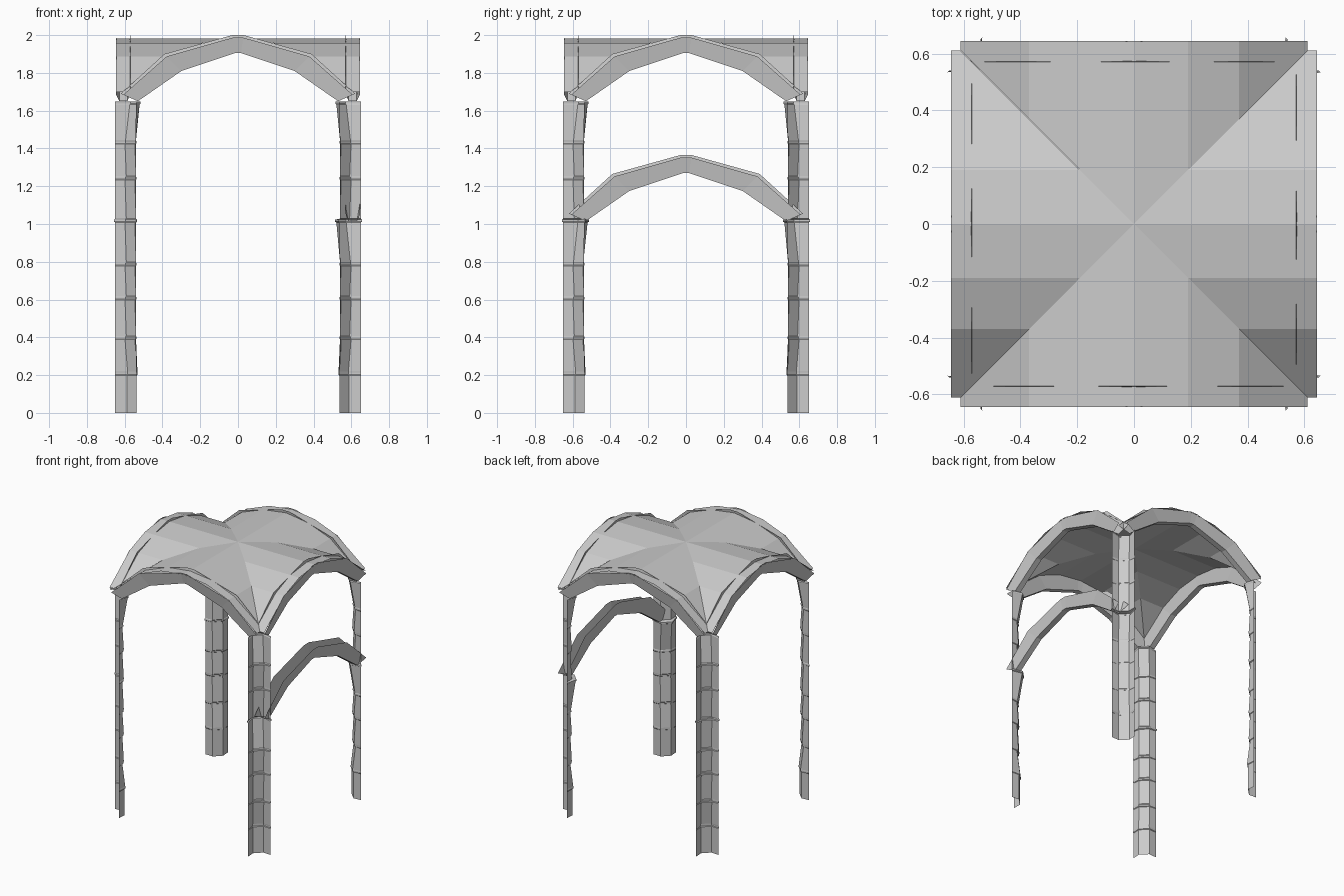
import bpy, bmesh, math
from mathutils import Matrix, Vector

cube = bpy.data.objects.get("Cube")
if cube:
    bpy.data.objects.remove(cube, do_unlink=True)

stone = bpy.data.materials.new("grey_stone")
stone.use_nodes = True
GREY = (0.6, 0.6, 0.6, 1)
stone.diffuse_color = GREY
stone.node_tree.nodes["Principled BSDF"].inputs["Base Color"].default_value = GREY


def loft(name, rows, turn):
    """Skin rows of points into an open shell, turned about z."""
    bm = bmesh.new()
    rings = [[bm.verts.new(p) for p in row] for row in rows]
    for a, b in zip(rings, rings[1:]):
        for i in range(len(a) - 1):
            bm.faces.new((a[i], a[i + 1], b[i + 1], b[i]))
    bmesh.ops.remove_doubles(bm, verts=bm.verts, dist=0.0005)
    bmesh.ops.transform(bm, matrix=Matrix.Rotation(turn, 4, 'Z'), verts=bm.verts)
    bmesh.ops.recalc_face_normals(bm, faces=bm.faces)
    mesh = bpy.data.meshes.new(name)
    bm.to_mesh(mesh)
    bm.free()
    mesh.materials.append(stone)
    ob = bpy.data.objects.new(name, mesh)
    bpy.context.collection.objects.link(ob)
    return ob


# Column: half-round shell, curved side towards the centre, in stacked drums
JOINTS = [0, 0.21, 0.4, 0.61, 0.79, 1.02, 1.245, 1.435, 1.645]
CORNER = 0.595 * math.sqrt(2)


def column(name, turn, has_low_arch):
    rows = []

    def ring(z, width, depth):
        rows.append([(-width, -CORNER, z), (-width * 0.47, depth - CORNER, z),
                     (width * 0.47, depth - CORNER, z), (width, -CORNER, z)])

    for i, (low, high) in enumerate(zip(JOINTS, JOINTS[1:])):
        bottom, top = 0.042, 0.032
        if i == 0:
            bottom, top = 0.046, 0.046
        elif i == 1:
            bottom = 0.052
        if i == 7 or (i == 4 and has_low_arch):
            bottom, top = 0.036, 0.068
        ring(low + (0.008 if i else 0), 0.078, bottom)
        ring(high - 0.012, 0.078, top)
        # thin collar at the joint
        ring(high - 0.008, 0.086 if i == 4 else 0.08, top + 0.006)
        ring(high + 0.003, 0.086 if i == 4 else 0.08, top + 0.006)
    loft(name, rows, turn)


for k, place in enumerate(["front_left", "back_left", "back_right", "front_right"]):
    column(place + "_column", math.radians(45 + 90 * k), k < 2)

# Arch ribs: trough section, open at the top, swept along a pointed arch
UPPER = [(0.62, 1.69), (0.39, 1.9), (0.03, 2.0)]
LOWER = [(0.53, 1.65), (0.3, 1.81), (0.015, 1.905)]
SECTION = [(-0.645, 0.14), (-0.628, 1), (-0.585, 1), (-0.57, 0)]


def rib(name, turn, drop=0):
    half = list(zip(UPPER, LOWER))
    stations = [(1, u, l) for u, l in half] + [(-1, u, l) for u, l in reversed(half)]
    rows = []
    for side, u, l in stations:
        row = []
        for y, t in SECTION:
            p = Vector(u).lerp(Vector(l), t)
            row.append((side * p.x, y, p.y - drop))
        rows.append(row)
    loft(name, rows, turn)


# Groin vault: four barrel webs meeting on the diagonals
PROFILE = [(0, 1.982), (0.19, 1.957), (0.37, 1.888), (0.61, 1.7)]
EDGE = 0.645


def web(name, turn):
    pts = [(-x, z) for x, z in reversed(PROFILE[1:])] + PROFILE
    loft(name, [[(x, -abs(x), z), (x, -EDGE, z)] for x, z in pts], turn)


for k, place in enumerate(["front", "left", "back", "right"]):
    rib(place + "_arch_rib", math.radians(90 * k))
    web(place + "_vault_web", math.radians(90 * k))

rib("low_left_arch", math.radians(90), 0.635)
